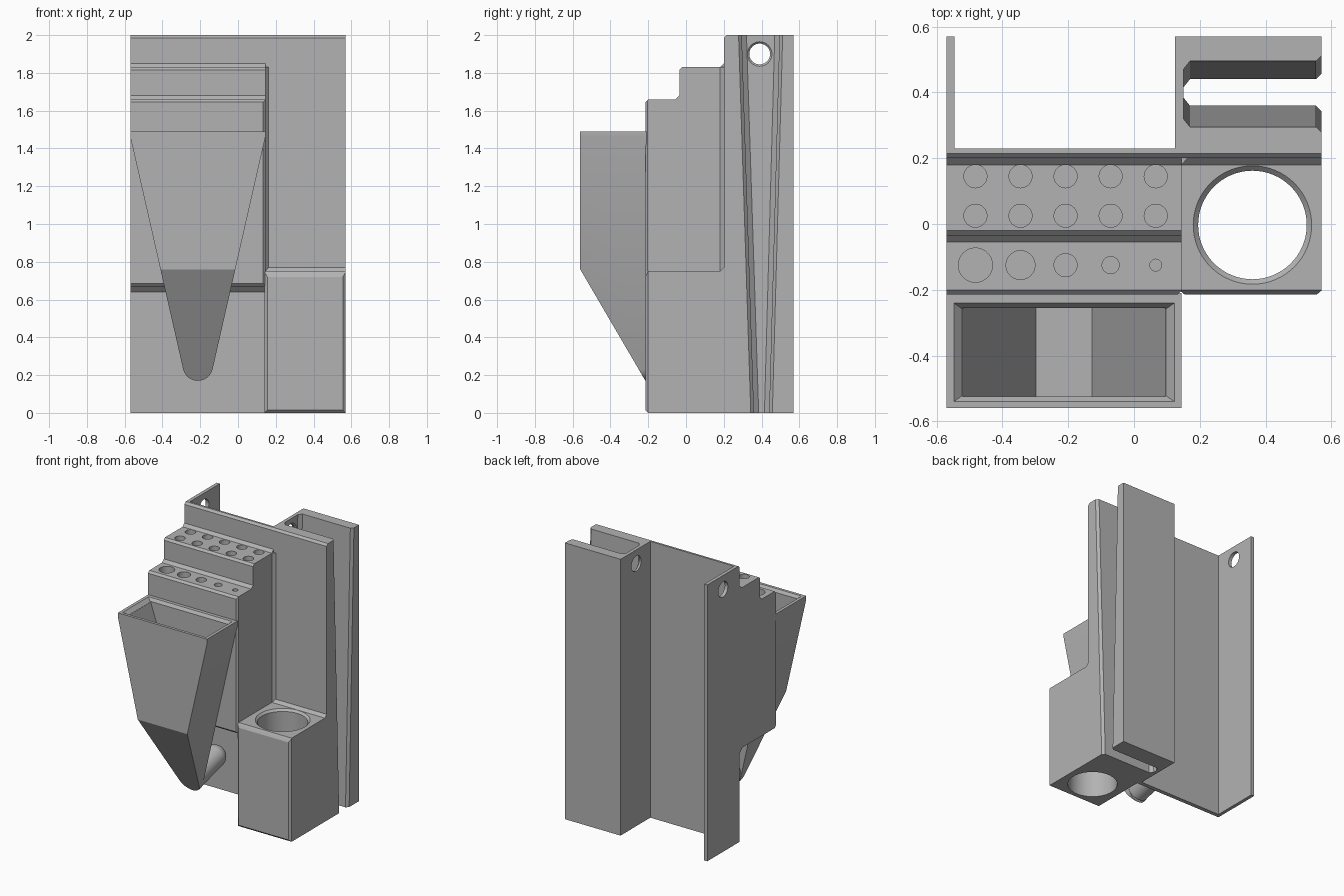
import bpy, bmesh, math
from mathutils import Vector

cube = bpy.data.objects.get("Cube")
if cube:
    bpy.data.objects.remove(cube, do_unlink=True)

grey = bpy.data.materials.new("light grey plastic")
grey.use_nodes = True
GREY = (0.45, 0.45, 0.45, 1)
grey.diffuse_color = GREY
grey.node_tree.nodes["Principled BSDF"].inputs["Base Color"].default_value = GREY


def finish(name, bm):
    bmesh.ops.recalc_face_normals(bm, faces=bm.faces[:])
    mesh = bpy.data.meshes.new(name)
    bm.to_mesh(mesh)
    bm.free()
    mesh.materials.append(grey)
    ob = bpy.data.objects.new(name, mesh)
    bpy.context.collection.objects.link(ob)
    return ob


def loft(name, first, last):
    """Solid between two matching rings of points."""
    bm = bmesh.new()
    a = [bm.verts.new(p) for p in first]
    b = [bm.verts.new(p) for p in last]
    bm.faces.new(a)
    bm.faces.new(b)
    for i in range(len(a)):
        j = (i + 1) % len(a)
        bm.faces.new((a[i], a[j], b[j], b[i]))
    return finish(name, bm)


def extrude_x(name, profile, x0, x1):
    return loft(name, [(x0, y, z) for y, z in profile], [(x1, y, z) for y, z in profile])


def box(name, x, y, z):
    return extrude_x(name, [(y[0], z[0]), (y[1], z[0]), (y[1], z[1]), (y[0], z[1])], *x)


def rod(name, start, end, r0, r1=None, sides=48):
    a, b = Vector(start), Vector(end)
    turn = (b - a).to_track_quat('Z', 'Y')
    rings = []
    for c, r in ((a, r0), (b, r0 if r1 is None else r1)):
        rings.append([c + turn @ Vector((r * math.cos(t), r * math.sin(t), 0))
                      for t in (2 * math.pi * i / sides for i in range(sides))])
    return loft(name, *rings)


def activate(ob):
    bpy.ops.object.select_all(action='DESELECT')
    ob.select_set(True)
    bpy.context.view_layer.objects.active = ob


def cut(ob, *cutters):
    for c in cutters:
        mod = ob.modifiers.new("cut", 'BOOLEAN')
        mod.operation, mod.solver, mod.object = 'DIFFERENCE', 'EXACT', c
        activate(ob)
        bpy.ops.object.modifier_apply(modifier=mod.name)
        bpy.data.objects.remove(c, do_unlink=True)


def bevel_edges(ob, width, test):
    """Chamfer the edges whose two ends both pass the test."""
    bm = bmesh.new()
    bm.from_mesh(ob.data)
    edges = [e for e in bm.edges if all(test(v.co) for v in e.verts)]
    bmesh.ops.bevel(bm, geom=edges, offset=width, segments=1, affect='EDGES')
    bm.to_mesh(ob.data)
    bm.free()


LEFT, RIGHT, SPLIT = -0.57, 0.57, 0.145
MID = (LEFT + SPLIT) / 2

# Back panel
panel = box("back_panel", (LEFT, RIGHT), (0.2, 0.23), (0, 2))
bevel_edges(panel, 0.015, lambda c: c.y < 0.21 and c.z > 1.9)

# Side fin with a hanging hole
fin = box("side_fin", (LEFT, -0.545), (0.225, 0.57), (0, 2))
cut(fin, rod("cutter", (-0.7, 0.39, 1.9), (-0.4, 0.39, 1.9), 0.055))

# Rear channel: tapered slot open to the side
channel = box("rear_channel", (0.125, RIGHT), (0.215, 0.57), (0, 2))


def slot_ring(y0, y1, z):
    half = [(0.15, 0.025), (0.17, 0), (0.553, 0), (0.6, -0.047)]
    return ([(x, y0 + d, z) for x, d in half] + [(x, y1 - d, z) for x, d in reversed(half)])


cut(channel, loft("cutter", slot_ring(0.36, 0.44, -0.005), slot_ring(0.295, 0.495, 2.005)),
    rod("cutter", (0.05, 0.39, 1.9), (0.2, 0.39, 1.9), 0.055),
    rod("cutter", (0.14, 0.39, 1.9), (0.152, 0.39, 1.9), 0.055, 0.067))

# Stepped tool block
steps = extrude_x("stepped_block", [
    (0.22, 0.64), (0.2, 0.64), (0.17, 0.67), (-0.2, 0.67), (-0.215, 0.685),
    (-0.215, 1.645), (-0.2, 1.66), (-0.055, 1.66), (-0.035, 1.68), (-0.035, 1.815),
    (-0.02, 1.83), (0.18, 1.83), (0.2, 1.85), (0.22, 1.85)], LEFT, SPLIT)
bevel_edges(steps, 0.012, lambda c: c.x > SPLIT - 0.01 and c.y < -0.21 and c.z < 1.65)
for i, r in enumerate((0.052, 0.044, 0.035, 0.026, 0.018)):
    x = -0.482 + 0.137 * i
    cut(steps, rod("cutter", (x, -0.125, 1.4), (x, -0.125, 1.9), r, sides=32))
    for y in (0.025, 0.145):
        cut(steps, rod("cutter", (x, y, 1.5), (x, y, 2), 0.035, sides=32))

# Fillet strip between stepped block and panel
loft("corner_fillet", *[[(0.14, 0.18, z), (SPLIT, 0.18, z), (0.165, 0.203, z), (0.14, 0.21, z)]
                        for z in (0.74, 1.83)])

# Round cup holder
holder = extrude_x("cup_holder", [
    (0.22, 0), (-0.215, 0), (-0.215, 0.735), (-0.2, 0.75), (0.18, 0.75),
    (0.2, 0.77), (0.22, 0.77)], 0.14, RIGHT)
bevel_edges(holder, 0.015, lambda c: c.y < -0.21)
cut(holder, rod("cutter", (0.36, -0.003, -0.1), (0.36, -0.003, 0.9), 0.165, sides=64),
    rod("cutter", (0.36, -0.003, 0.735), (0.36, -0.003, 0.755), 0.165, 0.185, sides=64))

# V-shaped bin with rounded tip and sloped lower front
TIP = 0.08
outline = [(LEFT, 1.49), (LEFT, 1.46)]
outline += [(MID + TIP * math.cos(t), 0.25 + TIP * math.sin(t))
            for t in (math.radians(193 + 154 * i / 12) for i in range(13))]
outline += [(SPLIT, 1.46), (SPLIT, 1.49)]
bin_ob = loft("front_bin", [(x, -0.56, z) for x, z in outline],
              [(x, -0.21, z) for x, z in outline])
bm = bmesh.new()
bm.from_mesh(bin_ob.data)
hit = bmesh.ops.bisect_plane(bm, geom=bm.verts[:] + bm.edges[:] + bm.faces[:],
                             plane_co=(0, -0.56, 0.76), plane_no=(0, -0.59, -0.345),
                             clear_outer=True)
rim = [e for e in hit["geom_cut"] if isinstance(e, bmesh.types.BMEdge)]
bmesh.ops.holes_fill(bm, edges=rim)
bmesh.ops.recalc_face_normals(bm, faces=bm.faces[:])
bm.to_mesh(bin_ob.data)
bm.free()


def rect(half, y0, y1, z):
    return [(MID - half, y0, z), (MID + half, y0, z), (MID + half, y1, z), (MID - half, y1, z)]


cut(bin_ob, loft("cutter", rect(0.085, -0.525, -0.255, 0.8), rect(0.32, -0.525, -0.255, 1.5)),
    loft("cutter", rect(0.31, -0.522, -0.258, 1.465), rect(0.345, -0.547, -0.233, 1.5)))

# Rounded nub behind the bin tip
nub = rod("bin_tip_nub", (MID, -0.22, 0.255), (MID, 0.03, 0.32), TIP)
bm = bmesh.new()
bmesh.ops.create_uvsphere(bm, u_segments=32, v_segments=16, radius=TIP)
bmesh.ops.translate(bm, verts=bm.verts[:], vec=(MID, 0.03, 0.32))
nub_end = finish("bin_tip_nub_end", bm)

# Smooth curved walls, keep chamfers crisp
for ob in (fin, channel, steps, holder, bin_ob, nub, nub_end):
    activate(ob)
    bpy.ops.object.shade_smooth_by_angle(angle=math.radians(25))
